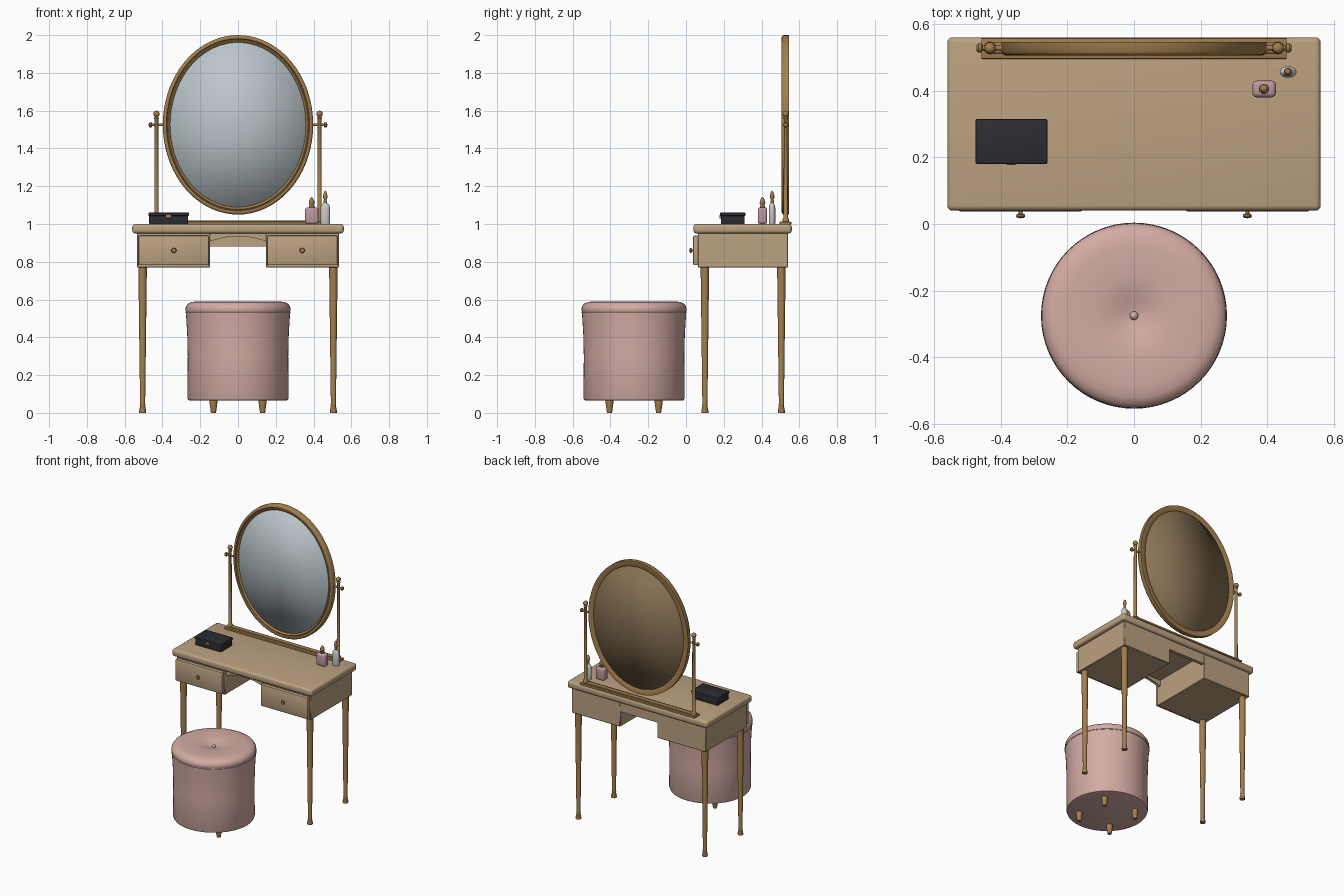
import bpy, bmesh, math
from mathutils import Matrix, Vector

if "Cube" in bpy.data.objects:
    bpy.data.objects.remove(bpy.data.objects["Cube"])


def material(name, rgb):
    m = bpy.data.materials.new(name)
    m.diffuse_color = (*rgb, 1)
    m.use_nodes = True
    m.node_tree.nodes["Principled BSDF"].inputs["Base Color"].default_value = m.diffuse_color
    return m


WOOD = material("tan_wood", (0.50, 0.36, 0.22))
BRASS = material("antique_brass", (0.36, 0.21, 0.075))
PINK = material("pink_velvet", (0.65, 0.41, 0.37))
GLASS = material("mirror_glass", (0.50, 0.57, 0.60))
BACKING = material("mirror_backing", (0.25, 0.17, 0.09))
BLACK = material("black_lacquer", (0.025, 0.026, 0.032))
ROSE = material("rose_glass", (0.52, 0.31, 0.35))
WHITE = material("frosted_glass", (0.58, 0.57, 0.56))


def finish(name, bm, mat, angle=40):
    bmesh.ops.recalc_face_normals(bm, faces=bm.faces)
    me = bpy.data.meshes.new(name)
    bm.to_mesh(me)
    bm.free()
    me.materials.append(mat)
    me.shade_smooth()
    if angle < 180:
        me.set_sharp_from_angle(angle=math.radians(angle))
    ob = bpy.data.objects.new(name, me)
    bpy.context.collection.objects.link(ob)
    return ob


def box(name, x, y, z, mat, bevel=0.0, segs=2):
    """Box from (min, max) ranges, with optional rounded edges."""
    bm = bmesh.new()
    bmesh.ops.create_cube(bm, size=1)
    for v in bm.verts:
        v.co = Vector([(r[0] + r[1]) / 2 + c * (r[1] - r[0]) for c, r in zip(v.co, (x, y, z))])
    if bevel:
        bmesh.ops.bevel(bm, geom=bm.edges[:], offset=bevel, segments=segs, profile=0.5, affect='EDGES')
    return finish(name, bm, mat)


def loft(name, rings, mat, at=(0, 0, 0), axis='Z', segs=24, closed=False, angle=40):
    """Stack of elliptical rings (rx, ry, z); axis sends local z to +z, -y or +x."""
    bm = bmesh.new()
    loops = []
    for rx, ry, z in rings:
        if rx == 0:
            loops.append([bm.verts.new((0, 0, z))])
        else:
            loops.append([bm.verts.new((rx * math.cos(t), ry * math.sin(t), z))
                          for t in (2 * math.pi * i / segs for i in range(segs))])
    pairs = list(zip(loops, loops[1:] + loops[:1]))
    for a, b in pairs if closed else pairs[:-1]:
        for i in range(segs):
            j = (i + 1) % segs
            quad = [a[i % len(a)], a[j % len(a)], b[j % len(b)], b[i % len(b)]]
            bm.faces.new(list(dict.fromkeys(quad)))
    rot = {'Z': Matrix(), 'Y': Matrix.Rotation(math.pi / 2, 4, 'X'),
           'X': Matrix.Rotation(math.pi / 2, 4, 'Y')}[axis]
    bm.transform(Matrix.Translation(at) @ rot)
    return finish(name, bm, mat, angle)


def lathe(name, profile, mat, at=(0, 0, 0), axis='Z', segs=24, squash=1):
    return loft(name, [(r, r * squash, z) for r, z in profile], mat, at, axis, segs)


def ball(r, z, n=8):
    return [(r * math.sin(math.pi * i / n) if 0 < i < n else 0, z - r * math.cos(math.pi * i / n))
            for i in range(n + 1)]


# Table top and the two aprons bridging the kneehole
box("table_top", (-.56, .56), (.04, .56), (.95, 1.0), WOOD, .016, 4)
box("back_apron", (-.16, .16), (.515, .538), (.88, .96), WOOD)
bm = bmesh.new()
N = 16
under = [(-.155 + .31 * i / N, .935 - .03 * (2 * i / N - 1) ** 2) for i in range(N + 1)]
face = bm.faces.new([bm.verts.new((x, .072, z)) for x, z in [(-.155, .955)] + under + [(.155, .955)]])
ext = bmesh.ops.extrude_face_region(bm, geom=[face])
bmesh.ops.translate(bm, vec=(0, .02, 0), verts=[v for v in ext["geom"] if isinstance(v, bmesh.types.BMVert)])
finish("arched_apron", bm, WOOD)

LEG = [(0, 0), (.018, 0), (.019, .008), (.013, .038), (.015, .042), (.0135, .05),
       (.022, .72), (.022, .78)]
KNOB = [(.006, -.004), (.006, .008), (.012, .011), (.014, .016), (.011, .021), (0, .023)]
for s, side in ((-1, "left"), (1, "right")):
    def span(a, b):
        return tuple(sorted((s * a, s * b)))
    # Drawer pedestal, drawer front and knob
    box(side + "_drawer_case", span(.148, .535), (.063, .54), (.77, .955), WOOD, .003, 1)
    box(side + "_drawer_front", span(.154, .527), (.038, .066), (.782, .938), WOOD, .006, 2)
    lathe(side + "_drawer_knob", KNOB, BRASS, (s * .34, .04, .86), 'Y')
    # Tapered legs
    for y, end in ((.10, "front"), (.505, "back")):
        lathe(f"{end}_{side}_leg", LEG, BRASS, (s * .505, y, 0))
    # Mirror post with collar, ball finial and pivot screw
    post = [(0, 1.005), (.018, 1.005), (.018, 1.025), (.011, 1.035), (.010, 1.555), (.014, 1.56), (.008, 1.57)]
    lathe(side + "_mirror_post", post, BRASS, (s * .432, .528, 0))
    lathe(side + "_finial", ball(.017, 1.583), BRASS, (s * .432, .528, 0))
    lathe(side + "_pivot", [(0, -.04), (.007, -.04), (.007, .022)] + [(.013, .025), (.014, .034), (.009, .04), (0, .041)],
          BRASS, (s * .432, .528, 1.525), 'X').scale.x = 1
    if s < 0:
        ob = bpy.data.objects["left_pivot"]
        ob.data.transform(Matrix.Translation((-.864, 0, 0)) @ Matrix.Scale(-1, 4, (1, 0, 0)))
        ob.data.flip_normals()

# Mirror base rail
box("mirror_base", (-.458, .458), (.495, .558), (.998, 1.012), BRASS, .004, 2)
box("mirror_base_step", (-.44, .44), (.512, .545), (1.008, 1.019), BRASS, .003, 2)

# Oval mirror: moulded frame, glass and backing
AT = (0, .528, 1.525)
frame = [(0, -.018), (0, .012), (.005, .019), (.012, .022), (.019, .020), (.023, .014),
         (.028, .017), (.034, .015), (.039, .008), (.039, -.014), (.034, -.018)]
loft("mirror_frame", [(.398 - d, .475 - d, z) for d, z in frame], BRASS, AT, 'Y', 72, True)
loft("mirror_glass", [(0, 0, -.004), (.363, .44, -.004), (.363, .44, .007), (0, 0, .009)],
     GLASS, AT, 'Y', 72, angle=180)
loft("mirror_backing", [(0, 0, -.015), (.363, .44, -.014), (.363, .44, -.005), (0, 0, -.005)],
     BACKING, AT, 'Y', 72, angle=180)

# Pouf with piping, dimple button and feet
P = (0, -.275, 0)
lathe("pouf_body", [(0, .065), (.255, .065), (.264, .068), (.268, .078), (.266, .30), (.269, .42),
                    (.274, .50), (.276, .53), (0, .53)], PINK, P, segs=64)
lathe("pouf_cushion", [(0, .53), (.274, .53), (.278, .545), (.276, .562), (.266, .577), (.245, .587),
                       (.21, .591), (.12, .590), (.085, .585), (.05, .575), (.02, .566), (0, .564)],
      PINK, P, segs=64)
pipe = [(.274 + .005 * math.cos(a), .533 + .005 * math.sin(a)) for a in (i * math.pi / 4 for i in range(8))]
loft("pouf_piping", [(r, r, z) for r, z in pipe], PINK, P, segs=64, closed=True)
lathe("pouf_button", ball(.013, .568), PINK, P, segs=16)
for sx in (-1, 1):
    for sy in (-1, 1):
        lathe("pouf_foot", [(0, 0), (.013, 0), (.014, .004), (.021, .055), (.021, .07), (0, .07)],
              BRASS, (sx * .13, P[1] + sy * .13, 0), segs=20)

# Jewellery box
box("jewel_box_base", (-.470, -.265), (.184, .311), (1.0, 1.045), BLACK, .003)
box("jewel_box_lid", (-.475, -.26), (.18, .315), (1.043, 1.06), BLACK, .004)
box("jewel_box_latch", (-.381, -.355), (.177, .186), (1.03, 1.048), BRASS, .002)

# Perfume bottles with collar and teardrop stopper
box("rose_bottle", (.355, .426), (.38, .43), (1.0, 1.088), ROSE, .014, 4)
lathe("rose_collar", [(0, 1.085), (.014, 1.085), (.014, 1.097), (0, 1.097)], BRASS, (.39, .405, 0))
lathe("rose_stopper", [(.006, 1.095), (.015, 1.108), (.014, 1.12), (.008, 1.136), (0, 1.142)],
      BRASS, (.39, .405, 0))
lathe("tall_bottle", [(0, 1.0), (.023, 1.0), (.025, 1.005), (.025, 1.085), (.021, 1.1), (.010, 1.112), (0, 1.113)],
      WHITE, (.462, .456, 0), segs=32, squash=.68)
lathe("tall_collar", [(0, 1.11), (.009, 1.11), (.009, 1.125), (0, 1.125)], BRASS, (.462, .456, 0))
lathe("tall_stopper", [(.005, 1.123), (.012, 1.14), (.011, 1.153), (.006, 1.17), (0, 1.177)],
      BRASS, (.462, .456, 0))
